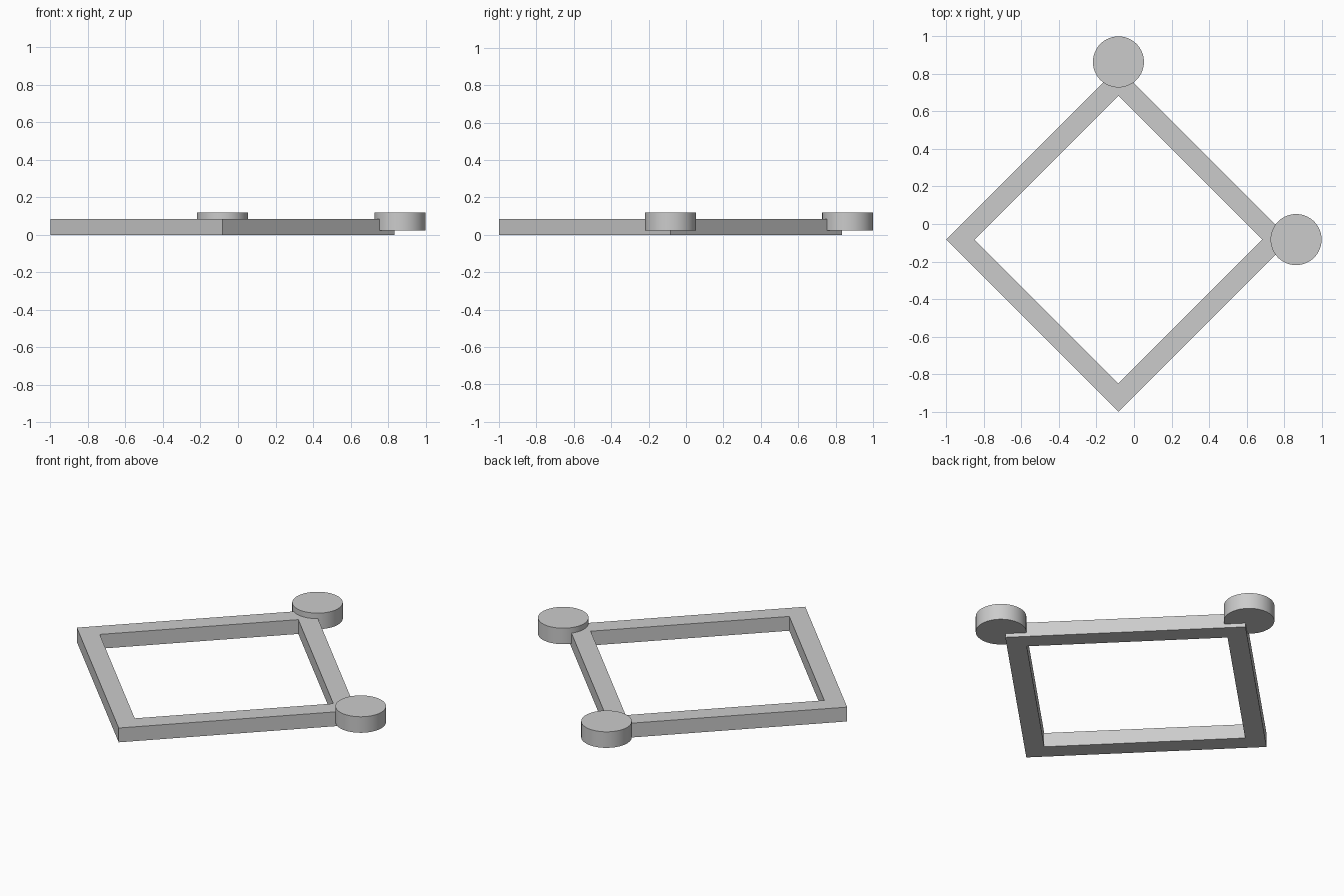
import bpy, bmesh

if "Cube" in bpy.data.objects:
    bpy.data.objects.remove(bpy.data.objects["Cube"])

C = -0.083                       # frame centre in x and y
OUTER, INNER = 0.917, 0.767      # half diagonals of the diamond
FRAME_H = 0.085
DISC_R, DISC_OFF = 0.136, 0.947  # disc radius, distance from frame centre
DISC_Z0, DISC_Z1 = 0.023, 0.118

# Diamond frame: mitred square ring, built flat and extruded upward
bm = bmesh.new()
dirs = [(1, 0), (0, 1), (-1, 0), (0, -1)]
outer = [bm.verts.new((C + OUTER * x, C + OUTER * y, 0)) for x, y in dirs]
inner = [bm.verts.new((C + INNER * x, C + INNER * y, 0)) for x, y in dirs]
for i in range(4):
    j = (i + 1) % 4
    bm.faces.new((outer[i], outer[j], inner[j], inner[i]))
ring = bmesh.ops.extrude_face_region(bm, geom=bm.faces[:], use_keep_orig=True)
top = [g for g in ring["geom"] if isinstance(g, bmesh.types.BMVert)]
bmesh.ops.translate(bm, verts=top, vec=(0, 0, FRAME_H))
bmesh.ops.recalc_face_normals(bm, faces=bm.faces[:])
mesh = bpy.data.meshes.new("diamond_frame")
bm.to_mesh(mesh)
bm.free()
bpy.context.collection.objects.link(bpy.data.objects.new("diamond_frame", mesh))


# Round discs overlapping the right and back corners
def disc(name, x, y):
    bpy.ops.mesh.primitive_cylinder_add(
        vertices=64, radius=DISC_R, depth=DISC_Z1 - DISC_Z0,
        location=(x, y, (DISC_Z0 + DISC_Z1) / 2))
    bpy.context.object.name = name
    bpy.ops.object.shade_smooth_by_angle()


disc("right_corner_disc", C + DISC_OFF, C)
disc("back_corner_disc", C, C + DISC_OFF)
